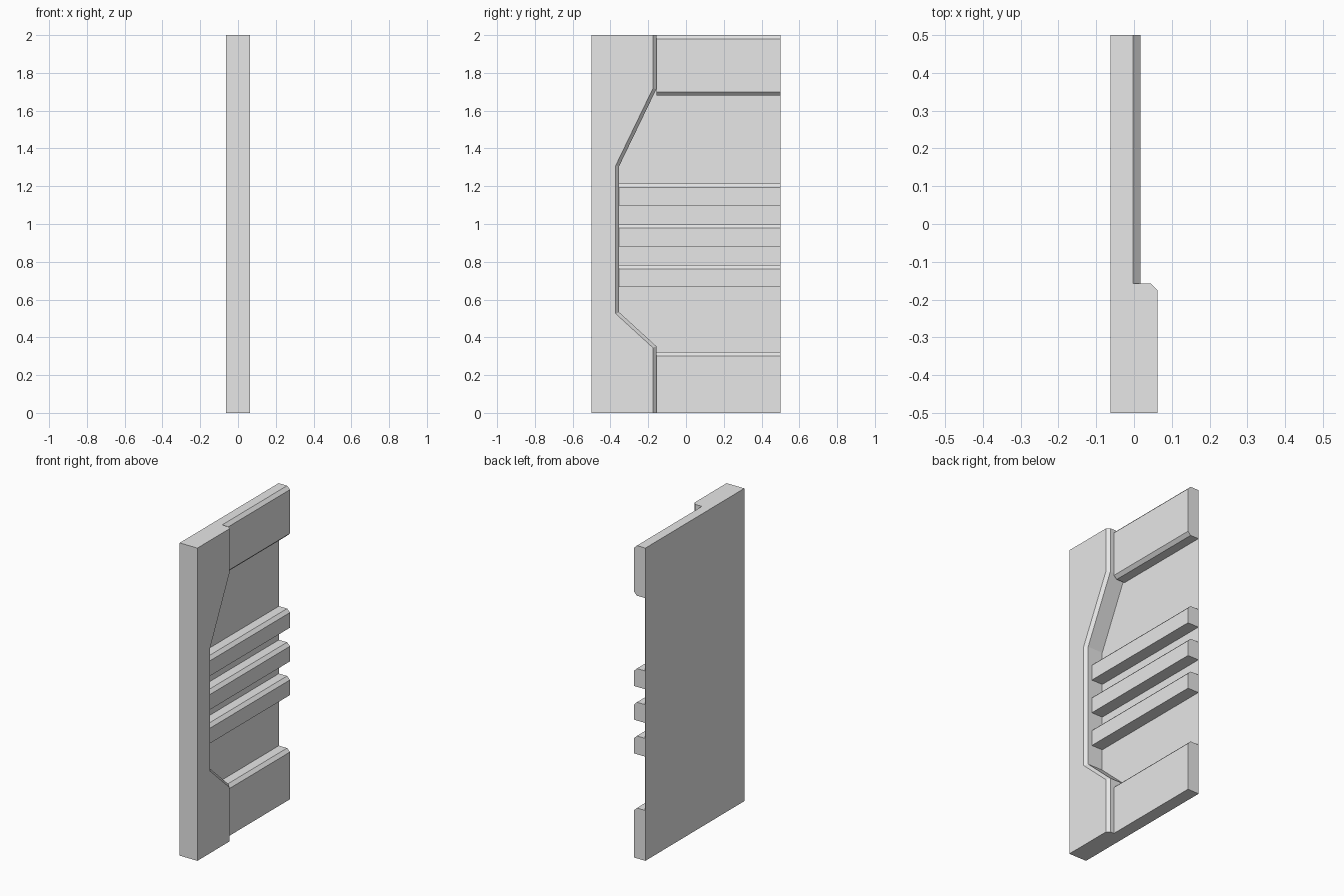
import bpy
import bmesh

if "Cube" in bpy.data.objects:
    bpy.data.objects.remove(bpy.data.objects["Cube"], do_unlink=True)

GREY = (0.8, 0.8, 0.8, 1.0)
grey = bpy.data.materials.new("plain_grey")
grey.use_nodes = True
grey.diffuse_color = GREY
grey.node_tree.nodes["Principled BSDF"].inputs["Base Color"].default_value = GREY

BACK, FRAME_FACE, BAR_FACE = -0.0625, 0.0625, 0.0175
Y_MIN, Y_MAX, HEIGHT = -0.5, 0.5, 2.0
BEVEL = 0.02


def loft(name, loops):
    """Solid through matching loops of points, capped at both ends."""
    bm = bmesh.new()
    rings = [[bm.verts.new(p) for p in loop] for loop in loops]
    n = len(rings[0])
    for a, b in zip(rings, rings[1:]):
        for i in range(n):
            j = (i + 1) % n
            bm.faces.new((a[i], a[j], b[j], b[i]))
    bm.faces.new(rings[0])
    bm.faces.new(rings[-1])
    bmesh.ops.recalc_face_normals(bm, faces=bm.faces)
    mesh = bpy.data.meshes.new(name)
    bm.to_mesh(mesh)
    bm.free()
    mesh.materials.append(grey)
    obj = bpy.data.objects.new(name, mesh)
    bpy.context.collection.objects.link(obj)
    return obj


def bar(name, y0, low, high, bevel_bottom=False):
    """Raised bar along y with a chamfered upper edge."""
    section = [(BACK, low)]
    if bevel_bottom:
        section += [(BAR_FACE - BEVEL, low), (BAR_FACE, low + BEVEL)]
    else:
        section += [(BAR_FACE, low)]
    section += [(BAR_FACE, high - BEVEL), (BAR_FACE - BEVEL, high), (BACK, high)]
    return loft(name, [[(x, y, z) for x, z in section] for y in (y0, Y_MAX)])


# Thick side frame: outline waisted in the middle, chamfered along its inner edge
def frame_loop(x, inset):
    edge = [(-0.157, 0, 0), (-0.157, 0.353, -0.008), (-0.354, 0.533, -0.008),
            (-0.354, 1.306, 0.004), (-0.157, 1.714, 0.004), (-0.157, HEIGHT, 0)]
    pts = [(x, y - inset, z + dz * inset / 0.018) for y, z, dz in edge]
    return pts + [(x, Y_MIN, HEIGHT), (x, Y_MIN, 0)]


loft("side_frame", [frame_loop(BACK, 0), frame_loop(FRAME_FACE - 0.018, 0),
                    frame_loop(FRAME_FACE, 0.018)])

# Thin sheet closing the back of the recess
loft("back_sheet", [[(x, -0.36, 0), (x, Y_MAX, 0), (x, Y_MAX, HEIGHT), (x, -0.16, HEIGHT),
                     (x, -0.16, 1.71), (x, -0.36, 1.3), (x, -0.36, 0)][1:-1]
                    + [(x, -0.36, 0.53), (x, -0.16, 0.35), (x, -0.16, 0)]
                    for x in (BACK, BACK + 0.002)])

# Wide bars at the top and bottom
bar("top_bar", -0.157, 1.68, HEIGHT, bevel_bottom=True)
bar("bottom_bar", -0.157, 0, 0.322)

# Three narrow ribs across the middle
for i in range(3):
    low = 0.666 + i * 0.2155
    bar(f"rib_{i + 1}", -0.354, low, low + 0.117)
